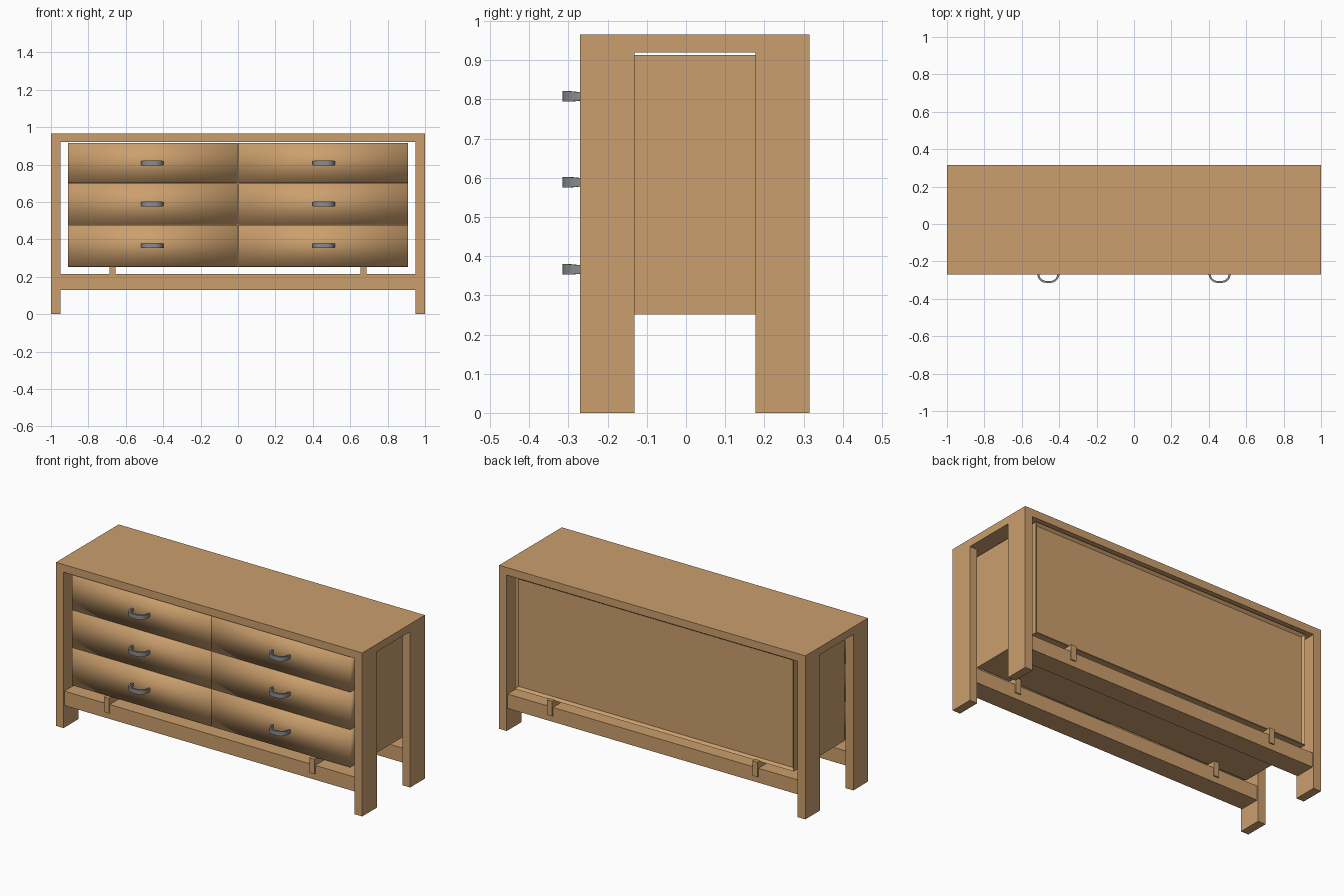
import bpy, bmesh, math

if "Cube" in bpy.data.objects:
    bpy.data.objects.remove(bpy.data.objects["Cube"])


def material(name, rgb):
    m = bpy.data.materials.new(name)
    m.diffuse_color = (*rgb, 1.0)
    m.use_nodes = True
    m.node_tree.nodes["Principled BSDF"].inputs["Base Color"].default_value = m.diffuse_color
    return m


wood = material("warm_wood", (0.597, 0.347, 0.153))
metal = material("grey_metal", (0.25, 0.26, 0.275))


def finish(name, bm, mat, smooth=False):
    bmesh.ops.recalc_face_normals(bm, faces=bm.faces)
    for f in bm.faces:
        f.smooth = smooth
    me = bpy.data.meshes.new(name)
    bm.to_mesh(me)
    bm.free()
    me.materials.append(mat)
    ob = bpy.data.objects.new(name, me)
    bpy.context.collection.objects.link(ob)
    return ob


def box_mesh(x0, x1, y0, y1, z0, z1):
    bm = bmesh.new()
    bmesh.ops.create_cube(bm, size=1.0)
    for v in bm.verts:
        v.co.x = x1 if v.co.x > 0 else x0
        v.co.y = y1 if v.co.y > 0 else y0
        v.co.z = z1 if v.co.z > 0 else z0
    return bm


def box(name, *dims, smooth=False):
    return finish(name, box_mesh(*dims), wood, smooth)


FRONT, BACK = -0.27, 0.315      # outer frame depth
LEG = 0.138                     # leg depth
SLAB = 0.92                     # underside of the top

# Outer frame: top, legs, rails and the pegs that carry the cabinet
box("top_slab", -1, 1, FRONT, BACK, SLAB, 0.965)
for row, y0 in (("front", FRONT), ("back", BACK - LEG)):
    y1 = y0 + LEG
    box(row + "_rail", -0.95, 0.95, y0 + 0.008, y1 - 0.008, 0.13, 0.215)
    for side, s in (("left", -1), ("right", 1)):
        xs = sorted((s * 0.95, s))
        box(f"{row}_{side}_leg", *xs, y0, y1, 0, SLAB)
        c = s * 0.671
        box(f"{row}_{side}_peg", c - 0.017, c + 0.017, y0 + 0.001, y1 - 0.001, 0.165, 0.254)

# Cabinet body with a recessed back panel
bm = box_mesh(-0.91, 0.91, -0.18, 0.295, 0.251, 0.913)
bm.normal_update()
back = [f for f in bm.faces if f.normal.y > 0.9]
bmesh.ops.inset_region(bm, faces=back, thickness=0.02)
for v in back[0].verts:
    v.co.y -= 0.014
finish("cabinet_body", bm, wood)


def handle(name, cx, cz):
    # Bowed strap handle, slightly taller at the front
    n = 20
    path = [(0.06, -0.245)]
    for i in range(n + 1):
        t = math.pi * i / n
        c = math.cos(t)
        path.append((math.copysign(abs(c) ** 0.75, c) * 0.06, -0.257 - 0.058 * math.sin(t) ** 0.9
                     if 0 < i < n else -0.257))
    path.append((-0.06, -0.245))
    bm = bmesh.new()
    rings = []
    for x, y in path:
        h = 0.0095 + 0.004 * min(1, max(0, (-0.257 - y) / 0.045))
        ix, iy = x * 0.83, -0.245 + (y + 0.245) * 0.86
        rings.append([bm.verts.new((cx + px, py, cz + pz)) for px, py, pz in
                      ((x, y, -h), (x, y, h), (ix, iy, h), (ix, iy, -h))])
    for a, b in zip(rings, rings[1:]):
        for k in range(4):
            j = (k + 1) % 4
            bm.faces.new((a[k], a[j], b[j], b[k]))
    bm.faces.new(rings[0])
    bm.faces.new(rings[-1])
    ob = finish(name, bm, metal)
    bpy.ops.object.select_all(action='DESELECT')
    ob.select_set(True)
    bpy.context.view_layer.objects.active = ob
    bpy.ops.object.shade_smooth_by_angle(angle=math.radians(40))


# Drawers, softly shaded over their edges, each with a handle
levels = ((0.256, 0.476), (0.479, 0.698), (0.701, 0.914))
for i, (z0, z1) in enumerate(levels):
    for side, s in (("left", -1), ("right", 1)):
        xs = sorted((s * 0.003, s * 0.908))
        box(f"drawer_{side}_{i + 1}", *xs, -0.25, -0.181, z0, z1, smooth=True)
        handle(f"handle_{side}_{i + 1}", s * 0.458, (z0 + z1) / 2)
